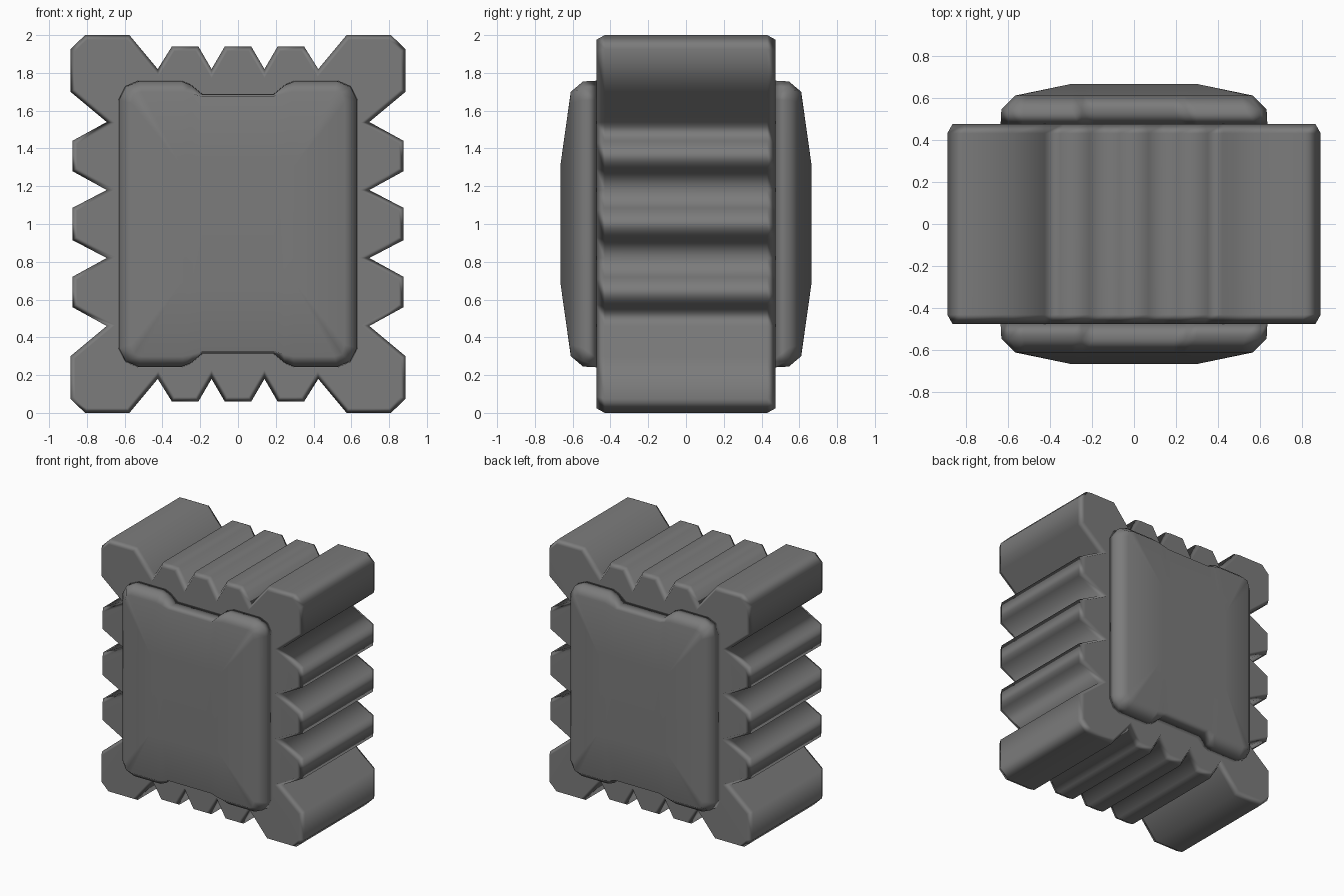
import bpy
import bmesh

cube = bpy.data.objects.get("Cube")
if cube:
    bpy.data.objects.remove(cube)

grey = bpy.data.materials.new("dark_grey")
grey.use_nodes = True
colour = (0.2, 0.2, 0.2, 1)
grey.diffuse_color = colour
grey.node_tree.nodes["Principled BSDF"].inputs["Base Color"].default_value = colour


def mirrored(quarter):
    """Full closed outline from the points of its upper right quarter."""
    right = quarter + [(x, -z) for x, z in reversed(quarter)]
    return right + [(-x, z) for x, z in reversed(right)]


def inset(outline, amount):
    """Move every point inwards so that each edge shifts by the same amount."""
    result = []
    for i, (x, z) in enumerate(outline):
        (px, pz), (nx, nz) = outline[i - 1], outline[(i + 1) % len(outline)]
        ax, az, bx, bz = x - px, z - pz, nx - x, nz - z
        la, lb = (ax * ax + az * az) ** 0.5, (bx * bx + bz * bz) ** 0.5
        # Inward normals of a clockwise outline
        ux, uz, vx, vz = az / la, -ax / la, bz / lb, -bx / lb
        scale = amount / (1 + ux * vx + uz * vz)
        result.append((x + (ux + vx) * scale, z + (uz + vz) * scale))
    return result


def loft(name, rings):
    """Join (y, outline) rings from front to back and close both ends."""
    bm = bmesh.new()
    loops = [[bm.verts.new((x, y, z + 1)) for x, z in pts] for y, pts in rings]
    count = len(loops[0])
    for a, b in zip(loops, loops[1:]):
        for i in range(count):
            j = (i + 1) % count
            bm.faces.new((a[i], a[j], b[j], b[i]))
    bm.faces.new(loops[0])
    bm.faces.new(loops[-1][::-1])
    bmesh.ops.remove_doubles(bm, verts=bm.verts, dist=0.0005)
    bmesh.ops.recalc_face_normals(bm, faces=bm.faces)
    for face in bm.faces:
        face.smooth = True
    mesh = bpy.data.meshes.new(name)
    bm.to_mesh(mesh)
    bm.free()
    mesh.materials.append(grey)
    obj = bpy.data.objects.new(name, mesh)
    bpy.context.collection.objects.link(obj)
    # Broad faces stay flat while the narrow edges shade softly
    obj.modifiers.new("soft_edges", "WEIGHTED_NORMAL").weight = 80
    return obj


# Toothed block
teeth = mirrored([
    (0.07, 0.94), (0.14, 0.82), (0.21, 0.94), (0.35, 0.94), (0.425, 0.82),
    (0.575, 1.0), (0.81, 1.0), (0.887, 0.925), (0.887, 0.70), (0.695, 0.54),
    (0.877, 0.44), (0.877, 0.28), (0.695, 0.18), (0.877, 0.085)])
chamfer = inset(teeth, 0.025)
loft("toothed_block", [(-0.475, chamfer), (-0.43, teeth),
                       (0.43, teeth), (0.475, chamfer)])

# Raised pads with a notch at top and bottom
rim = mirrored([(0.19, 0.69), (0.25, 0.74), (0.30, 0.76), (0.53, 0.76),
                (0.60, 0.73), (0.635, 0.66)])
shoulder = mirrored([(0.19, 0.675), (0.24, 0.69), (0.29, 0.70), (0.51, 0.70),
                     (0.55, 0.69), (0.565, 0.64)])
crown = [(max(-0.3, min(0.3, x)), max(-0.31, min(0.31, z))) for x, z in shoulder]
for name, side in (("front_pad", -1), ("back_pad", 1)):
    loft(name, [(side * 0.665, crown), (side * 0.61, shoulder),
                (side * 0.545, [(x * 0.992, z * 0.993) for x, z in rim]),
                (side * 0.45, rim)])
